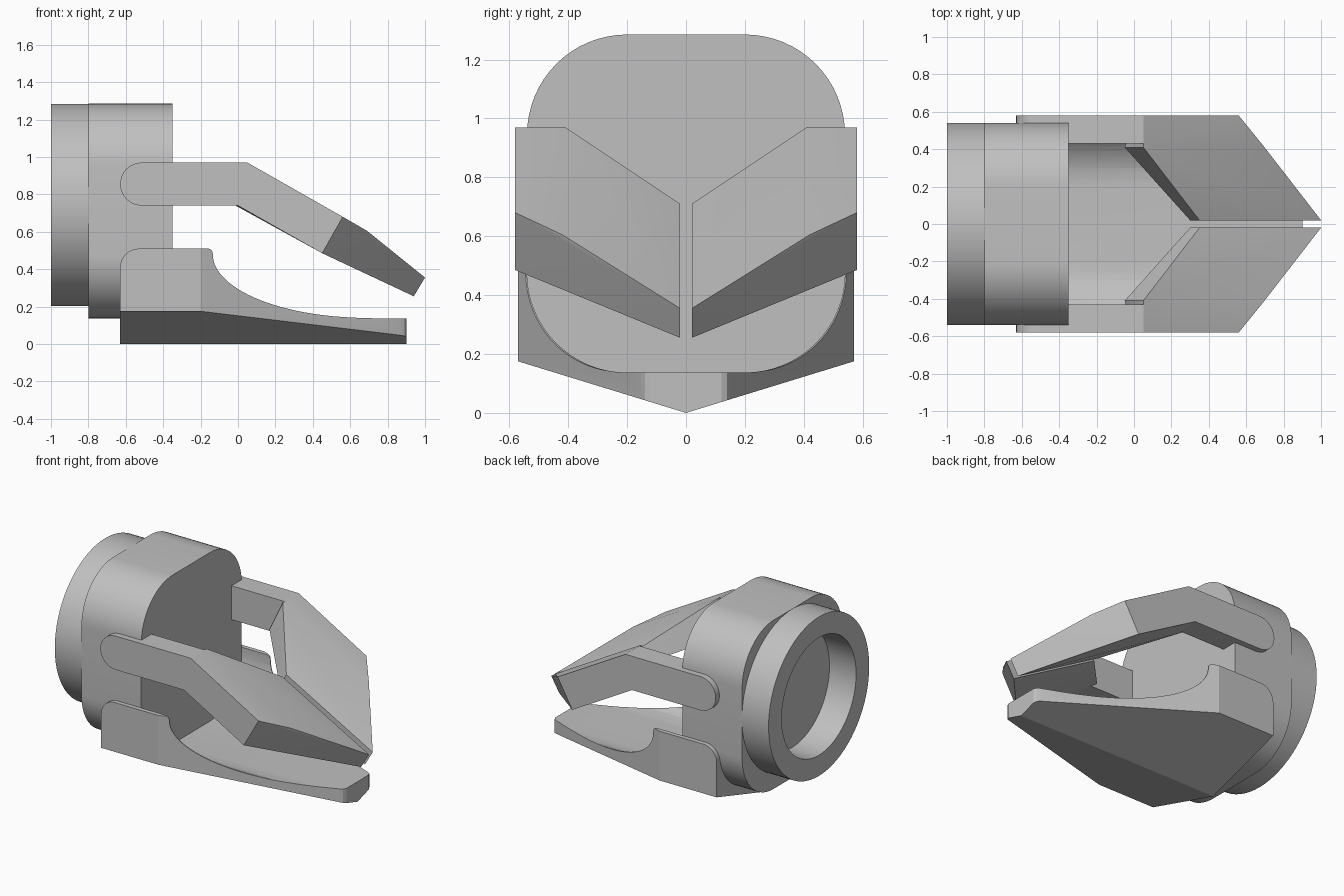
import bpy
import bmesh
from math import cos, sin, pi, radians

cube = bpy.data.objects.get("Cube")
if cube:
    bpy.data.objects.remove(cube)

grey = bpy.data.materials.new("plain grey")
grey.use_nodes = True
colour = (0.53, 0.53, 0.53, 1)
grey.diffuse_color = colour
grey.node_tree.nodes["Principled BSDF"].inputs["Base Color"].default_value = colour


def arc(cx, cz, rx, rz, start, end, steps=12):
    """Points on an elliptical arc, angles in degrees."""
    angles = [radians(start + (end - start) * i / steps) for i in range(steps + 1)]
    return [(cx + rx * cos(a), cz + rz * sin(a)) for a in angles]


def add_prism(bm, pts, axis, lo, hi):
    """Extrude a 2D outline along x (outline in yz) or y (outline in xz)."""
    def place(p, d):
        return (d, p[0], p[1]) if axis == "x" else (p[0], d, p[1])
    face = bm.faces.new([bm.verts.new(place(p, lo)) for p in pts])
    new = bmesh.ops.extrude_face_region(bm, geom=[face])["geom"]
    shift = (hi - lo, 0, 0) if axis == "x" else (0, hi - lo, 0)
    verts = [g for g in new if isinstance(g, bmesh.types.BMVert)]
    bmesh.ops.translate(bm, verts=verts, vec=shift)


def add_hull(bm, points):
    verts = [bm.verts.new(p) for p in points]
    bmesh.ops.convex_hull(bm, input=verts)


def finish(name, bm):
    bmesh.ops.recalc_face_normals(bm, faces=bm.faces[:])
    mesh = bpy.data.meshes.new(name)
    bm.to_mesh(mesh)
    bm.free()
    mesh.materials.append(grey)
    obj = bpy.data.objects.new(name, mesh)
    bpy.context.collection.objects.link(obj)
    return obj


def prism(name, pts, axis, lo, hi):
    bm = bmesh.new()
    add_prism(bm, pts, axis, lo, hi)
    return finish(name, bm)


def activate(obj):
    bpy.ops.object.select_all(action="DESELECT")
    obj.select_set(True)
    bpy.context.view_layer.objects.active = obj


def cut(obj, tool, operation):
    activate(obj)
    mod = obj.modifiers.new("cut", "BOOLEAN")
    mod.operation, mod.solver, mod.object = operation, "EXACT", tool
    bpy.ops.object.modifier_apply(modifier=mod.name)
    bpy.data.objects.remove(tool)


def smooth(obj, degrees=30):
    activate(obj)
    bpy.ops.object.shade_smooth_by_angle(angle=radians(degrees))


# Body: rounded square block
BOTTOM, TOP, HALF, R = 0.137, 1.285, 0.54, 0.34
body_outline = []
for i, (sy, z) in enumerate([(1, TOP - R), (-1, TOP - R), (-1, BOTTOM + R), (1, BOTTOM + R)]):
    body_outline += arc(sy * (HALF - R), z, R, R, 90 * i, 90 * i + 90, 16)
smooth(prism("body", body_outline, "x", -0.8, -0.35))

# Collar: open socket behind the body
collar = prism("collar", arc(0, 0.743, 0.541, 0.541, 0, 360, 72)[:-1], "x", -1, -0.78)
bore = prism("bore", arc(0, 0.743, 0.4, 0.4, 0, 360, 72)[:-1], "x", -1.1, -0.7)
cut(collar, bore, "DIFFERENCE")
smooth(collar)

# Lower jaw: side profile, trimmed to a tapered keel and hollowed by the body shape
jaw_profile = [(0.9, -0.1), (-0.63, -0.1)]
jaw_profile += arc(-0.53, 0.41, 0.1, 0.1, 180, 90, 8)
jaw_profile += arc(-0.16, 0.485, 0.025, 0.025, 90, 0, 5)
jaw_profile += arc(0.69, 0.48, 0.825, 0.34, 182, 270, 28)
jaw_profile += [(0.9, 0.14)]
jaw = prism("lower_jaw", jaw_profile, "y", -0.7, 0.7)

KEEL = 0.307
plan = [(-0.7, 0.57), (-0.2, 0.57), (0.87, 0.152), (0.89, 0.14), (0.9, 0.12)]
points = [(x, 0, 0) for x in (-0.7, 0.9)]
for x, y in plan:
    for s in (-1, 1):
        points += [(x, s * y, KEEL * y), (x, s * y, 0.7)]
bm = bmesh.new()
add_hull(bm, points)
cut(jaw, finish("keel", bm), "INTERSECT")
cut(jaw, prism("hollow", body_outline, "x", -0.9, 1.2), "DIFFERENCE")
smooth(jaw, 20)

# Upper arms: round-ended bar with a faceted claw bent towards the middle
bar = arc(-0.515, 0.855, 0.115, 0.115, 270, 90, 16) + [(0.05, 0.97), (0, 0.74)]
claw_top = [(0.05, 0.41, 0.97), (0.05, 0.58, 0.97), (0.56, 0.58, 0.68),
            (0.69, 0.42, 0.605), (1, 0.02, 0.355), (0.35, 0.02, 0.71)]
claw_base = [(-0.05, 0.41, 0.76), (0, 0.58, 0.74), (0.45, 0.58, 0.485),
             (0.94, 0.02, 0.255), (0.3, 0.02, 0.618)]
for name, s in (("front_arm", -1), ("back_arm", 1)):
    bm = bmesh.new()
    add_prism(bm, bar, "y", s * 0.43, s * 0.58)
    add_hull(bm, [(x, s * y, z) for x, y, z in claw_top + claw_base])
    smooth(finish(name, bm))
